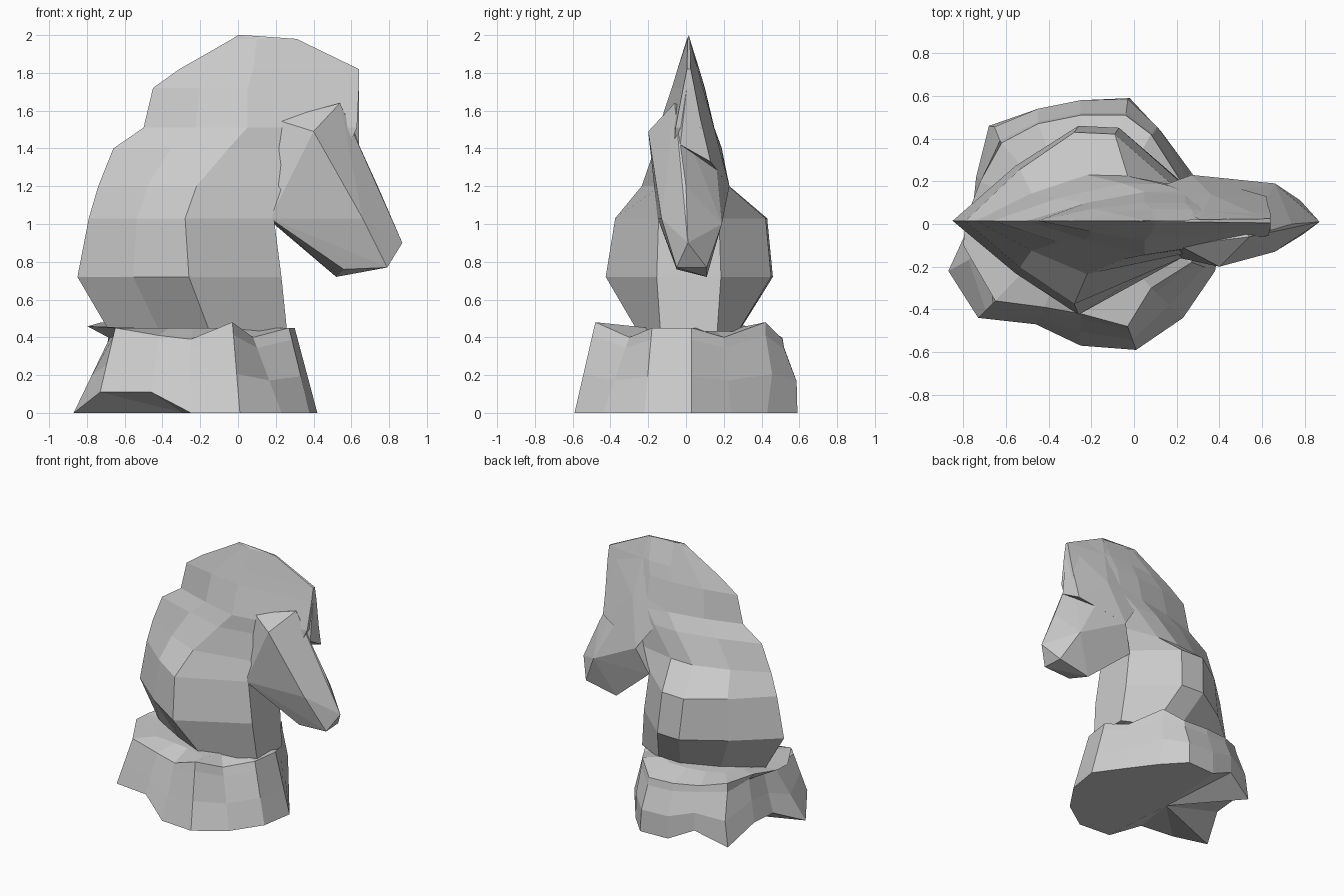
import bpy, bmesh


def finish(bm, name):
    bmesh.ops.remove_doubles(bm, verts=bm.verts, dist=0.001)
    bmesh.ops.recalc_face_normals(bm, faces=bm.faces)
    mesh = bpy.data.meshes.new(name)
    bm.to_mesh(mesh)
    bm.free()
    obj = bpy.data.objects.new(name, mesh)
    bpy.context.collection.objects.link(obj)
    return obj


def loft(rings, name):
    bm = bmesh.new()
    rows = [[bm.verts.new(p) for p in ring] for ring in rings]
    n = len(rows[0])
    for a, b in zip(rows, rows[1:]):
        for i in range(n):
            j = (i + 1) % n
            bm.faces.new((a[i], a[j], b[j], b[i]))
    bm.faces.new(rows[0])
    bm.faces.new(rows[-1])
    return finish(bm, name)


def hull(points, name):
    bm = bmesh.new()
    for p in points:
        bm.verts.new(p)
    bmesh.ops.convex_hull(bm, input=bm.verts)
    loose = [v for v in bm.verts if not v.link_faces]
    bmesh.ops.delete(bm, geom=loose, context='VERTS')
    return finish(bm, name)


def mix(a, b, t):
    return tuple(p + (q - p) * t for p, q in zip(a, b))


# Faceted plinth: chipped foot, slightly bulging wall, overhanging rim, hollow around the neck
foot = [(-.87, -.22, 0), (-.73, -.44, .11), (-.46, -.47, .11), (-.25, -.57, 0),
        (.01, -.59, 0), (.23, -.44, 0), (.38, -.22, 0), (.42, .03, 0),
        (.27, .24, 0), (.13, .43, 0), (-.02, .59, 0), (-.25, .58, 0),
        (-.45, .54, .10), (-.68, .46, 0), (-.74, .22, .12), (-.76, .02, .12)]
rim = [(-.80, -.10, .46), (-.65, -.36, .45), (-.42, -.39, .41), (-.25, -.42, .39),
       (-.03, -.48, .48), (.08, -.30, .40), (.27, -.18, .45), (.30, .03, .45),
       (.22, .20, .40), (.08, .42, .48), (-.04, .51, .39), (-.25, .51, .40),
       (-.45, .47, .42), (-.62, .38, .45), (-.72, .20, .48), (-.79, .02, .46)]
under = [(-.29, .01, 0)] * 16
lip = [(max(x, -.68), y, z) for x, y, z in (mix(r, f, .14) for r, f in zip(rim, foot))]
wall = [mix(f, l, .5) for f, l in zip(foot, lip)]
wall = [(x, y + (.03 if y > .4 else 0), z) for x, y, z in wall]
hollow = [(-.22 + (x + .22) * .72, y * .65, .45) for x, y, z in rim]
loft([under, foot, wall, lip, rim, hollow], "base")

# Neck and mane slices: z, back x, side x, front x, near width, far width, front half width
slices = [
    (.43, -.68, -.15, .26, .27, .28, .15),
    (.72, -.85, -.26, .23, .44, .46, .17),
    (1.03, -.79, -.28, .19, .39, .43, .16),
    (1.20, -.74, -.22, .28, .25, .23, .15),
    (1.40, -.66, -.05, .58, .18, .19, .08),
    (1.51, -.50, .05, .63, .16, .15, .07),
    (1.72, -.45, .05, .64, .09, .10, .03),
    (1.82, -.31, .08, .64, .06, .07, .01),
    (1.98, -.03, .10, .31, .01, .01, .006),
]


def slice_ring(z, back, side, front, near, far, fw):
    mid = back + (side - back) * .5
    c = .015
    return [(back, c, z), (mid, c - near * .56, z), (side, c - near, z),
            (front, c - fw, z), (front, c + fw, z), (side + .19, far * .98, z),
            (side, far, z), (mid, c + far * .56, z)]


crest = [(x, .015, 2.0) for x in (0, 0, 0, .03, .03, .03, 0, 0)]
loft([slice_ring(*s) for s in slices] + [crest], "neck_and_mane")

# Drooping head with angular near cheek
hull([(.21, -.10, 1.55), (.54, -.06, 1.64), (.40, -.20, 1.49), (.17, -.15, 1.03),
      (.66, -.13, 1.03), (.79, -.05, .77), (.52, .11, .72), (.56, -.05, .76),
      (.87, .01, .90), (.78, .11, .77), (.74, 0, 1.2), (.64, -.03, 1.42),
      (.27, .23, 1.2), (.66, .19, 1.0), (.19, .18, 1.0), (.36, .14, 1.54)], "head")

# Far side of the brow, running smoothly from the crest into the face
hull([(.64, .015, 1.82), (.31, .02, 1.97), (.64, -.03, 1.42), (.60, -.05, 1.53),
      (.36, .14, 1.54), (.27, .23, 1.2), (.62, .13, 1.33),
      (.05, .15, 1.51), (.40, -.02, 1.6)], "far_brow")
